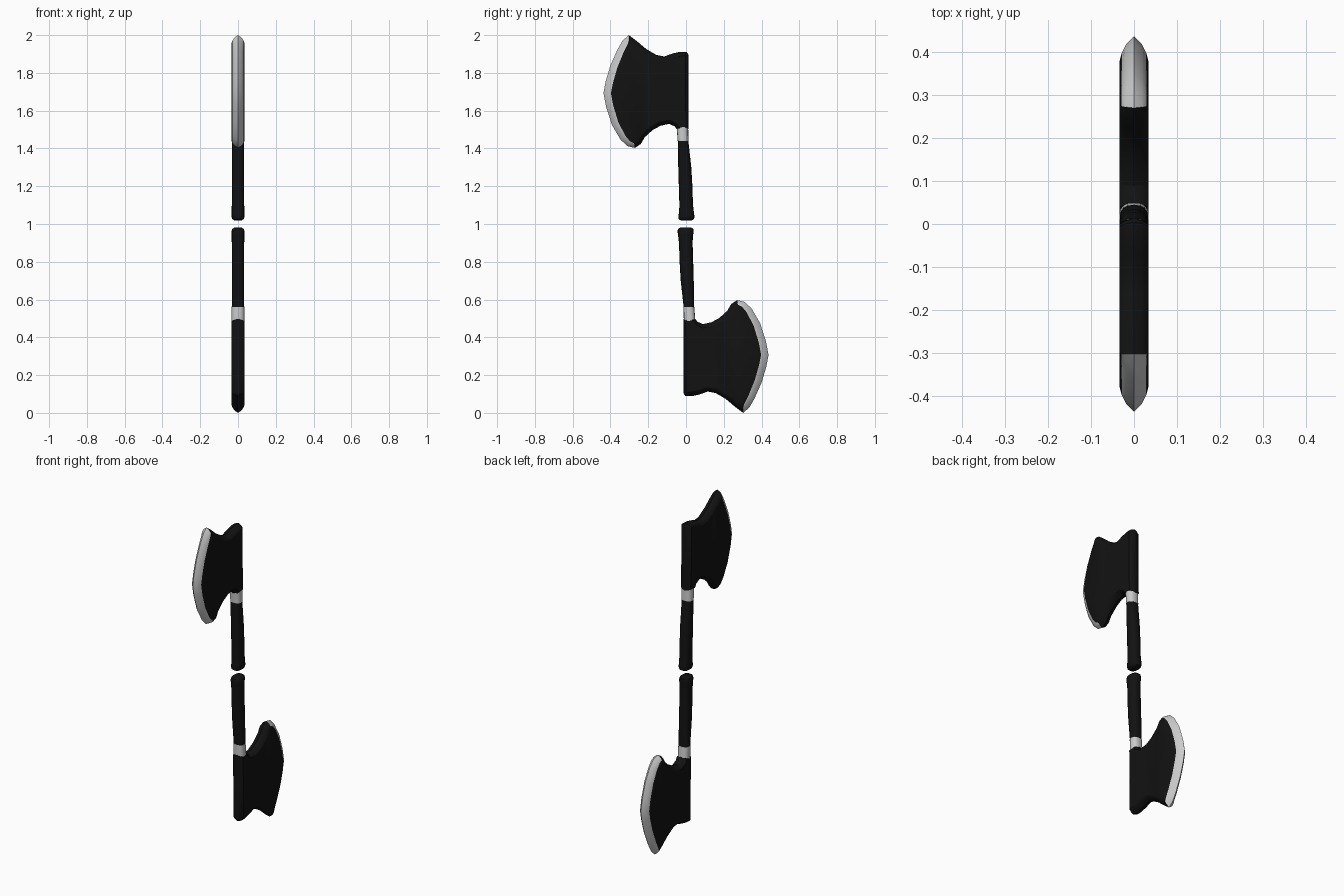
import bpy, bmesh, math
from mathutils import Vector, Matrix

if "Cube" in bpy.data.objects:
    bpy.data.objects.remove(bpy.data.objects["Cube"])


def material(name, value):
    m = bpy.data.materials.new(name)
    m.diffuse_color = (value, value, value, 1)
    m.use_nodes = True
    m.node_tree.nodes["Principled BSDF"].inputs["Base Color"].default_value = m.diffuse_color
    return m


BLACK = material("black", 0.006)
STEEL = material("steel", 0.6)

# Blade outline (y, z, bevel width), starting at the back of the head
OUTLINE = [
    (-.014, .497, .018), (-.014, .30, .018), (-.014, .106, .018), (-.004, .09, .02), (.03, .088, .024),
    (.07, .097, .024), (.115, .113, .024), (.157, .105, .024), (.21, .074, .026), (.265, .028, .03),
    (.303, .0, .042), (.335, .028, .05), (.362, .075, .054), (.40, .16, .058), (.425, .243, .06),
    (.437, .307, .06), (.423, .38, .058), (.392, .476, .056), (.347, .553, .05), (.31, .588, .044),
    (.27, .597, .036), (.24, .577, .028), (.218, .54, .025), (.177, .503, .024), (.135, .48, .024),
    (.09, .47, .02), (.06, .483, .016), (.045, .503, .014)]
CUTTING = range(10, 20)
# Bevel steps (half thickness, share of the bevel width)
STEPS = [(-.034, 1), (-.029, .66), (-.018, .3), (0, 0), (.018, .3), (.029, .66), (.034, 1)]


def finish(bm, name, mats, angle):
    bmesh.ops.recalc_face_normals(bm, faces=bm.faces)
    mesh = bpy.data.meshes.new(name)
    bm.to_mesh(mesh)
    bm.free()
    for m in mats:
        mesh.materials.append(m)
    ob = bpy.data.objects.new(name, mesh)
    bpy.context.collection.objects.link(ob)
    bpy.ops.object.select_all(action='DESELECT')
    ob.select_set(True)
    bpy.context.view_layer.objects.active = ob
    bpy.ops.object.shade_smooth_by_angle(angle=math.radians(angle))
    return ob


def skin(bm, rings):
    """Bridge successive vertex rings and cap both ends."""
    n = len(rings[0])
    sides = []
    for r, (a, b) in enumerate(zip(rings, rings[1:])):
        for i in range(n):
            j = (i + 1) % n
            sides.append((r, i, bm.faces.new((a[i], a[j], b[j], b[i]))))
    bm.faces.new(rings[0])
    bm.faces.new(rings[-1])
    return sides


def axe_head(name):
    bm = bmesh.new()
    pts = [Vector(p[:2]) for p in OUTLINE]
    n = len(pts)
    inward = []
    for i in range(n):
        t = (pts[i] - pts[i - 1]).normalized() + (pts[(i + 1) % n] - pts[i]).normalized()
        t.normalize()
        inward.append(Vector((-t.y, t.x)))
    rings = []
    for x, share in STEPS:
        ring = []
        for p, d, o in zip(pts, inward, OUTLINE):
            q = p + d * o[2] * share
            ring.append(bm.verts.new((x, q.x, q.y)))
        rings.append(ring)
    # steel along the cutting edge only
    for r, i, f in skin(bm, rings):
        if i in CUTTING and 1 <= r <= 4:
            f.material_index = 1
    return finish(bm, name, [BLACK, STEEL], 30)


def tube(name, sections, mat):
    """Rounded-oblong tube through (z, y0, y1, half width) sections."""
    bm = bmesh.new()
    rings = []
    for z, y0, y1, hx in sections:
        ring = []
        for k in range(16):
            a = math.tau * k / 16
            c, s = math.cos(a), math.sin(a)
            x = hx * math.copysign(abs(c) ** .8, c)
            y = (y0 + y1) / 2 + (y1 - y0) / 2 * math.copysign(abs(s) ** .8, s)
            ring.append(bm.verts.new((x, y, z)))
        rings.append(ring)
    skin(bm, rings)
    return finish(bm, name, [mat], 40)


GRIP = [(.555, -.012, .043, .033), (.62, -.019, .043, .033), (.70, -.028, .041, .033),
        (.80, -.034, .038, .033), (.90, -.037, .035, .033), (.94, -.042, .037, .034),
        (.962, -.045, .041, .034), (.974, -.042, .039, .03), (.981, -.03, .028, .02)]
COLLAR = [(.48, -.011, .05, .034), (.505, -.012, .048, .034), (.56, -.013, .044, .034)]

# Two axes, the upper one turned half round about the centre
half_turn = (Matrix.Translation((0, 0, 1)) @ Matrix.Rotation(math.pi, 4, 'X')
             @ Matrix.Translation((0, 0, -1)))
parts = [axe_head("lower_axe_head"), tube("lower_grip", GRIP, BLACK),
         tube("lower_collar", COLLAR, STEEL)]
for ob in parts:
    twin = ob.copy()
    twin.data = ob.data.copy()
    twin.name = ob.name.replace("lower", "upper")
    twin.data.transform(half_turn)
    bpy.context.collection.objects.link(twin)
